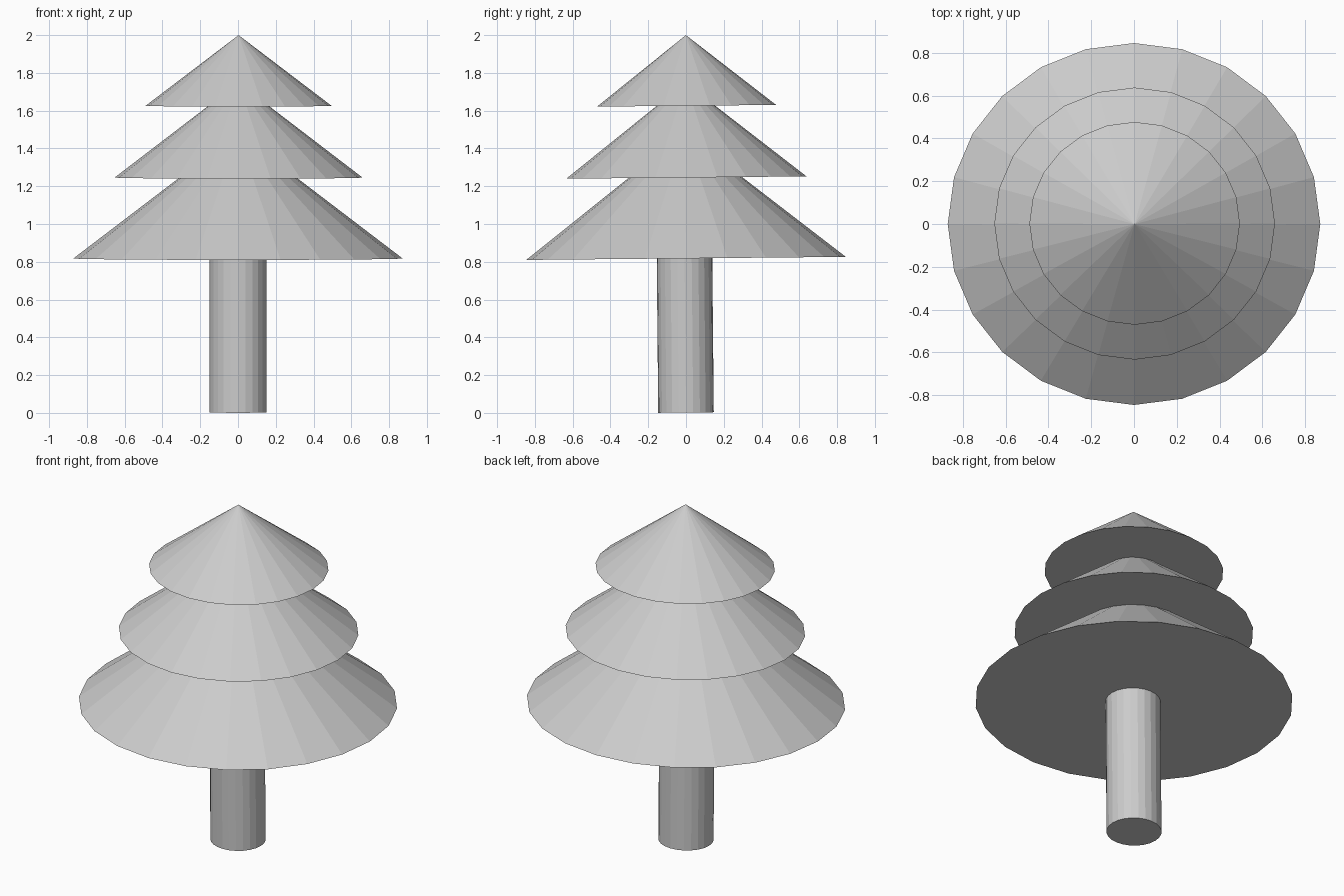
import bpy
import math

if "Cube" in bpy.data.objects:
    bpy.data.objects.remove(bpy.data.objects["Cube"])

SIDES = 24
TILT = math.radians(0.55)   # the whole tree leans very slightly


def add_cone(name, base, rx, ry, height, top_ratio=0.0):
    """Flat-shaded cone or cylinder whose base centre sits at `base`."""
    bpy.ops.mesh.primitive_cone_add(vertices=SIDES, radius1=1, radius2=top_ratio, depth=1)
    ob = bpy.context.object
    ob.name = name
    for v in ob.data.vertices:
        v.co.z += 0.5
    ob.scale = (rx, ry, height)
    ob.rotation_euler.x = TILT
    ob.location = base
    return ob


# Trunk, running up into the lowest tier
add_cone("trunk", (0, 0, 0.002), 0.151, 0.147, 0.85, top_ratio=1.0)

# Three overlapping foliage tiers
add_cone("lower_foliage", (0, 0, 0.818), 0.871, 0.846, 0.664)
add_cone("middle_foliage", (0.003, 0.002, 1.246), 0.656, 0.636, 0.502)
add_cone("upper_foliage", (0.003, 0.003, 1.626), 0.492, 0.474, 0.374)
